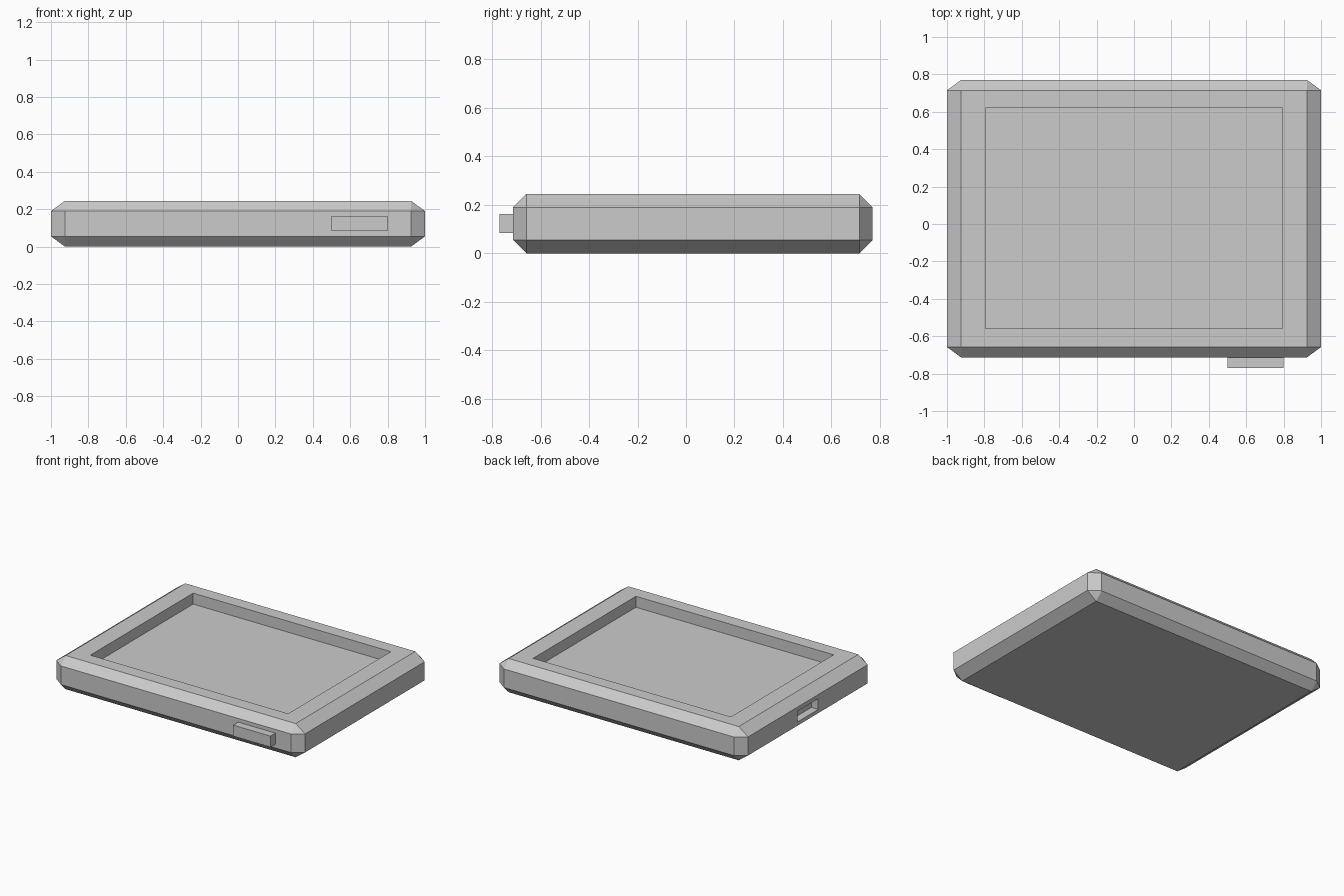
import bpy
import bmesh
from mathutils import Vector

default = bpy.data.objects.get("Cube")
if default:
    bpy.data.objects.remove(default, do_unlink=True)

# One flat grey for the whole model
grey = bpy.data.materials.new("light_grey")
grey.use_nodes = True
colour = (0.6, 0.6, 0.6, 1)
grey.diffuse_color = colour
grey.node_tree.nodes["Principled BSDF"].inputs["Base Color"].default_value = colour


def box(name, low, high, chamfer=None):
    """Box between two corners; chamfer gives the cut size along x, y and z."""
    low, high = Vector(low), Vector(high)
    unit = Vector(chamfer or (1, 1, 1))
    size = high - low
    bm = bmesh.new()
    bmesh.ops.create_cube(bm, size=1)
    bmesh.ops.scale(bm, vec=[s / u for s, u in zip(size, unit)], verts=bm.verts)
    if chamfer:
        bmesh.ops.bevel(bm, geom=bm.edges[:], offset=1, segments=1,
                        affect='EDGES', clamp_overlap=False)
    bmesh.ops.scale(bm, vec=unit, verts=bm.verts)
    bmesh.ops.translate(bm, vec=(low + high) / 2, verts=bm.verts)
    bmesh.ops.recalc_face_normals(bm, faces=bm.faces)
    mesh = bpy.data.meshes.new(name)
    bm.to_mesh(mesh)
    bm.free()
    mesh.materials.append(grey)
    obj = bpy.data.objects.new(name, mesh)
    bpy.context.scene.collection.objects.link(obj)
    return obj


def cut(target, cutter):
    """Subtract a hidden cutter from the target."""
    mod = target.modifiers.new(cutter.name, 'BOOLEAN')
    mod.operation = 'DIFFERENCE'
    mod.solver = 'EXACT'
    mod.object = cutter
    cutter.hide_render = True
    cutter.hide_viewport = True
    cutter.display_type = 'WIRE'


# Chamfered case
case = box("case", (-1, -0.713, 0), (1, 0.77, 0.245), (0.075, 0.055, 0.055))

# Sunken screen on top and port slot in the -x side
cut(case, box("screen_recess_cutter", (-0.795, -0.56, 0.165), (0.795, 0.62, 0.4)))
cut(case, box("port_slot_cutter", (-1.2, -0.09, 0.082), (-0.945, 0.15, 0.16)))

# Push button on the front
box("front_button", (0.5, -0.77, 0.083), (0.8, -0.7, 0.163))
